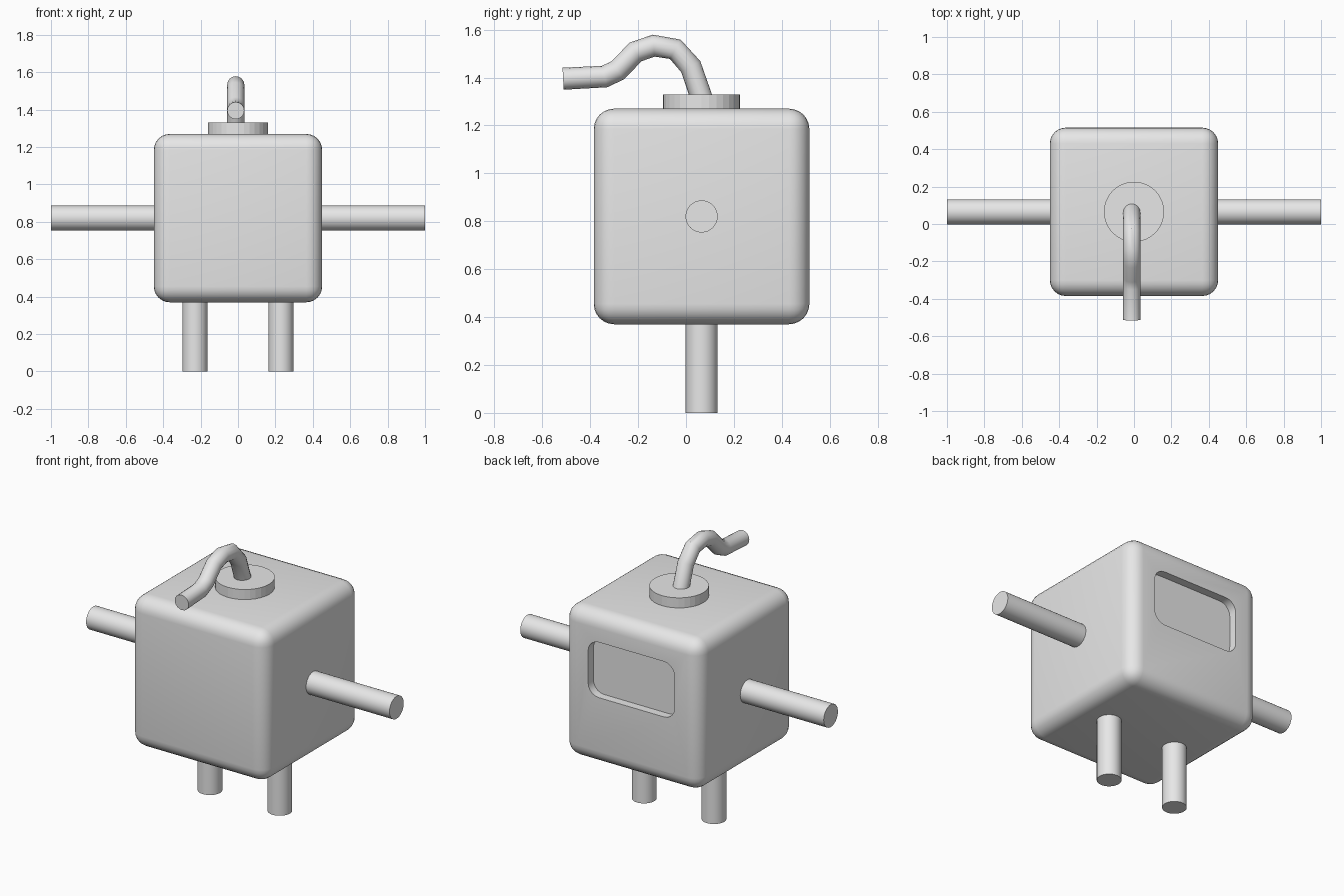
import bpy
import math

cube = bpy.data.objects.get("Cube")
if cube:
    bpy.data.objects.remove(cube, do_unlink=True)

MID_Y = 0.065    # depth of the body's centre
BODY_Z = 0.82    # height of the body's centre
LIMB_R = 0.067

grey = bpy.data.materials.new("plain grey")
grey.use_nodes = True
grey.diffuse_color = (0.8, 0.8, 0.8, 1)
grey.node_tree.nodes["Principled BSDF"].inputs["Base Color"].default_value = (0.8, 0.8, 0.8, 1)


def finish(name, smooth=True):
    ob = bpy.context.object
    ob.name = name
    ob.data.materials.clear()
    ob.data.materials.append(grey)
    if smooth:
        bpy.ops.object.shade_smooth_by_angle(angle=math.radians(35))
    return ob


def rod(name, centre, radius, length, rot=(0, 0, 0), smooth=True):
    bpy.ops.mesh.primitive_cylinder_add(vertices=32, radius=radius, depth=length,
                                        location=centre, rotation=rot)
    return finish(name, smooth)


def box(name, centre, size):
    bpy.ops.mesh.primitive_cube_add(size=1, location=centre)
    ob = bpy.context.object
    ob.scale = size
    bpy.ops.object.transform_apply(location=False, rotation=False, scale=True)
    return finish(name, False)


def apply_all(ob):
    bpy.ops.object.select_all(action='DESELECT')
    ob.select_set(True)
    bpy.context.view_layer.objects.active = ob
    for mod in list(ob.modifiers):
        bpy.ops.object.modifier_apply(modifier=mod.name)


# Cutter for the shallow panel in the back: only its depth edges are rounded
cutter = box("panel_cutter", (0, MID_Y + 0.45, 0.94), (0.57, 0.1, 0.33))
weights = cutter.data.attributes.new("bevel_weight_edge", 'FLOAT', 'EDGE')
for edge in cutter.data.edges:
    a, b = (cutter.data.vertices[i].co for i in edge.vertices)
    weights.data[edge.index].value = 1.0 if abs(a.y - b.y) > 0.05 else 0.0
bevel = cutter.modifiers.new("round_corners", 'BEVEL')
bevel.limit_method = 'WEIGHT'
bevel.width = 0.07
bevel.segments = 5
apply_all(cutter)
cutter.hide_render = True

# Rounded body with the recessed back panel
body = box("body", (0, MID_Y, BODY_Z), (0.9, 0.9, 0.9))
bevel = body.modifiers.new("round_edges", 'BEVEL')
bevel.width = 0.085
bevel.segments = 6
cut = body.modifiers.new("panel_recess", 'BOOLEAN')
cut.operation = 'DIFFERENCE'
cut.solver = 'EXACT'
cut.object = cutter
apply_all(body)
finish("body")
bpy.data.objects.remove(cutter, do_unlink=True)

# Arms and legs, left is +x
for side, label in ((1, "left"), (-1, "right")):
    rod(label + "_arm", (side * 0.71, MID_Y, BODY_Z), LIMB_R, 0.58, (0, math.pi / 2, 0))
    rod(label + "_leg", (side * 0.23, MID_Y, 0.2), LIMB_R, 0.4)

# Round cap on the top
rod("top_cap", (0, MID_Y, 1.295), 0.161, 0.07, smooth=False)

# Bent hose rising from the cap and reaching forward
path = [(0.07, 1.30), (0.02, 1.445), (-0.045, 1.518), (-0.135, 1.533), (-0.21, 1.507),
        (-0.285, 1.43), (-0.34, 1.404), (-0.513, 1.395)]
curve = bpy.data.curves.new("hose", 'CURVE')
curve.dimensions = '3D'
curve.bevel_depth = 0.046
curve.bevel_resolution = 6
curve.use_fill_caps = True
spline = curve.splines.new('POLY')
spline.points.add(len(path) - 1)
for point, (y, z) in zip(spline.points, path):
    point.co = (-0.012, y, z, 1)
hose = bpy.data.objects.new("hose", curve)
bpy.context.collection.objects.link(hose)
bpy.ops.object.select_all(action='DESELECT')
hose.select_set(True)
bpy.context.view_layer.objects.active = hose
bpy.ops.object.convert(target='MESH')
finish("hose")
